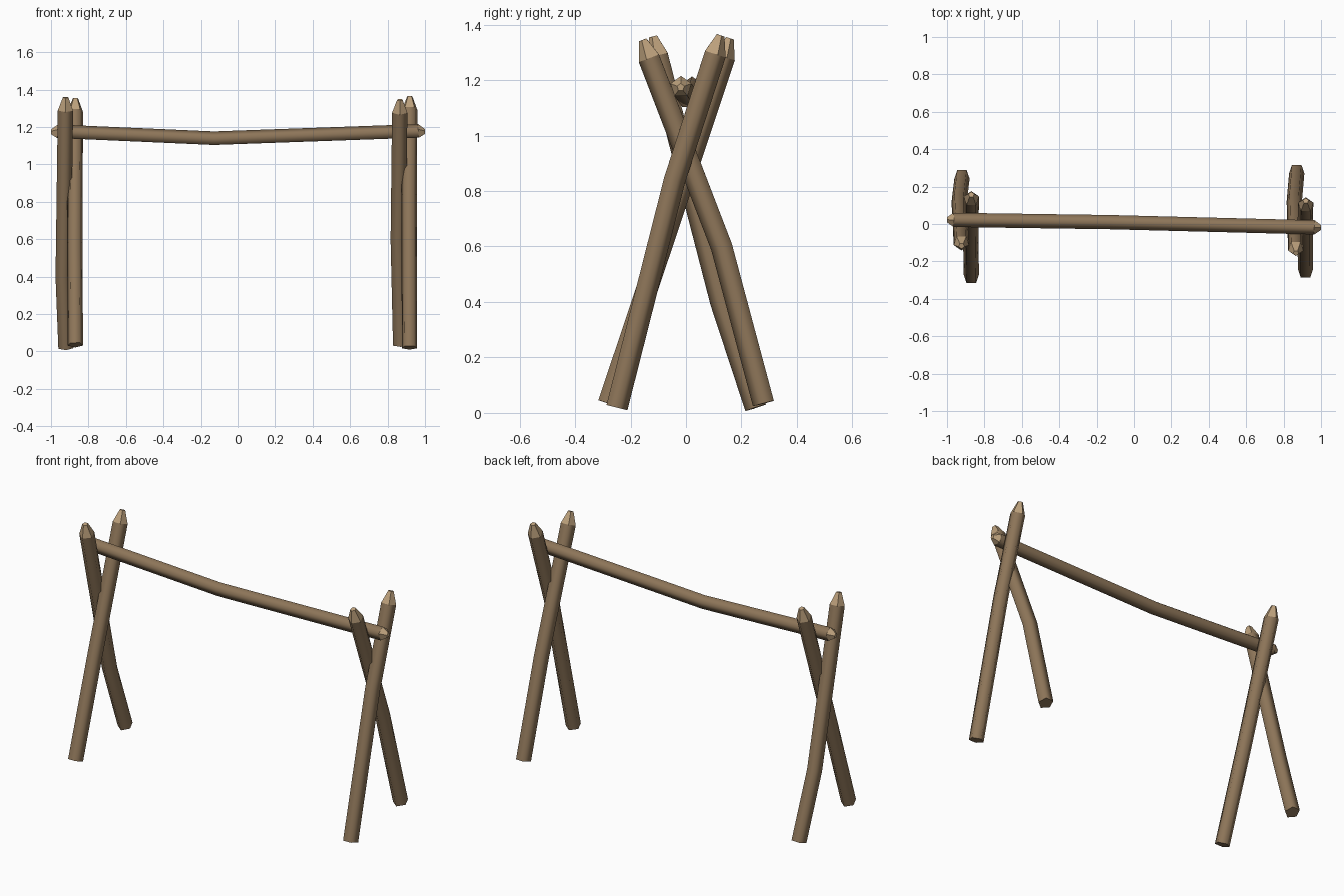
import bpy, bmesh, math
from mathutils import Vector

if "Cube" in bpy.data.objects:
    bpy.data.objects.remove(bpy.data.objects["Cube"])


def material(name, rgb):
    m = bpy.data.materials.new(name)
    m.diffuse_color = (*rgb, 1)
    m.use_nodes = True
    m.node_tree.nodes["Principled BSDF"].inputs["Base Color"].default_value = m.diffuse_color
    return m


BARK = material("brown bark", (0.27, 0.18, 0.10))
CUT = material("pale cut wood", (0.50, 0.35, 0.20))
SIDES = 5


def log(name, path, radii, apex, tips):
    """Five-sided log along a path; apex = side one corner points to,
    tips = indices of the path segments that are pale sharpened ends."""
    pts = [Vector(p) for p in path]
    bm = bmesh.new()
    rings = []
    for i, p in enumerate(pts):
        d = (pts[min(i + 1, len(pts) - 1)] - pts[max(i - 1, 0)]).normalized()
        u = Vector(apex)
        u = (u - d * u.dot(d)).normalized()
        v = d.cross(u)
        angles = [2 * math.pi * k / SIDES for k in range(SIDES)]
        rings.append([bm.verts.new(p + radii[i] * (u * math.cos(a) + v * math.sin(a)))
                      for a in angles])
    for i in range(len(rings) - 1):
        a, b = rings[i], rings[i + 1]
        for k in range(SIDES):
            n = (k + 1) % SIDES
            f = bm.faces.new((a[k], a[n], b[n], b[k]))
            f.material_index = int(i in tips)
            f.smooth = i not in tips
    first = bm.faces.new(rings[0][::-1])
    last = bm.faces.new(rings[-1])
    first.material_index = int(0 in tips)
    last.material_index = int(len(rings) - 2 in tips)
    bmesh.ops.recalc_face_normals(bm, faces=bm.faces)
    me = bpy.data.meshes.new(name)
    bm.to_mesh(me)
    bm.free()
    me.materials.append(BARK)
    me.materials.append(CUT)
    ob = bpy.data.objects.new(name, me)
    bpy.context.collection.objects.link(ob)


def leg(name, foot, bend, top):
    # sharpened end continues the upper part of the leg
    f, b, t = Vector(foot), Vector(bend), Vector(top)
    tip = t + (t - b).normalized() * 0.07
    log(name, [f, b, t, tip], [0.043, 0.043, 0.043, 0.016],
        (0, -1 if f.y > 0 else 1, 0), {2})


# Crossed legs, two at each end
leg("left_back_leg", (-0.92, 0.255, 0.02), (-0.935, 0.13, 0.40), (-0.923, -0.10, 1.29))
leg("left_front_leg", (-0.87, -0.283, 0.035), (-0.873, -0.10, 0.58), (-0.870, 0.135, 1.285))
leg("right_back_leg", (0.87, 0.283, 0.035), (0.857, 0.132, 0.60), (0.865, -0.13, 1.28))
leg("right_front_leg", (0.917, -0.253, 0.02), (0.915, -0.045, 0.84), (0.918, 0.102, 1.295))

# Sagging rail with both ends sharpened
log("rail",
    [(-1, 0.023, 1.172), (-0.965, 0.022, 1.173), (-0.13, 0.010, 1.136),
     (0.965, -0.018, 1.175), (1, -0.019, 1.174)],
    [0.014, 0.04, 0.04, 0.04, 0.014], (0, 0, 1), {0, 3})
